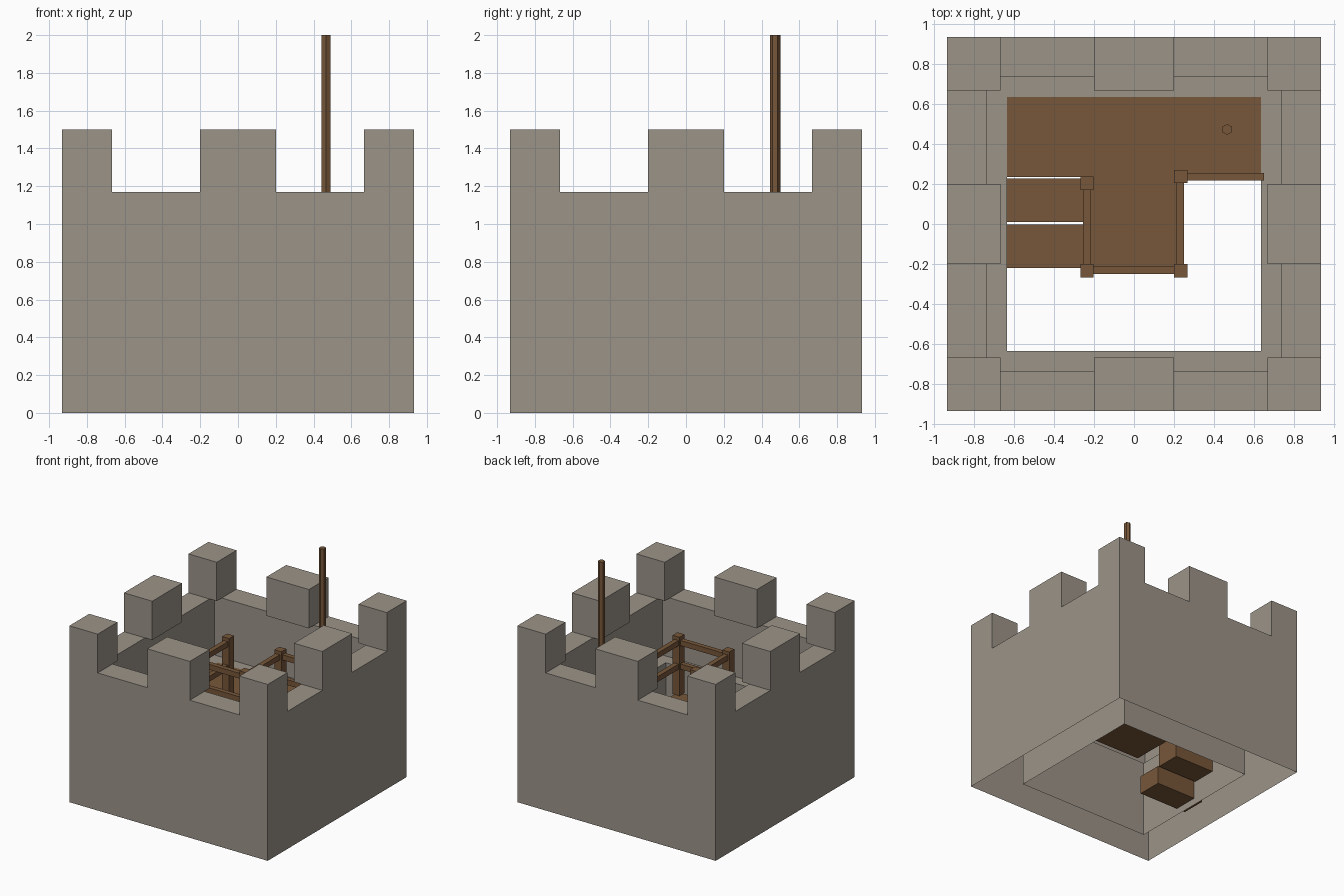
import bpy, bmesh, math

if "Cube" in bpy.data.objects:
    bpy.data.objects.remove(bpy.data.objects["Cube"])


def material(name, rgb):
    m = bpy.data.materials.new(name)
    m.diffuse_color = (*rgb, 1)
    m.use_nodes = True
    m.node_tree.nodes["Principled BSDF"].inputs["Base Color"].default_value = m.diffuse_color
    return m


STONE = material("warm grey stone", (0.33, 0.295, 0.25))
WOOD = material("brown wood", (0.185, 0.095, 0.042))


def finish(bm, name, mat):
    mesh = bpy.data.meshes.new(name)
    bmesh.ops.recalc_face_normals(bm, faces=bm.faces)
    bm.to_mesh(mesh)
    bm.free()
    mesh.materials.append(mat)
    ob = bpy.data.objects.new(name, mesh)
    bpy.context.collection.objects.link(ob)
    return ob


def box(name, x, y, z, mat=WOOD):
    bm = bmesh.new()
    bmesh.ops.create_cube(bm, size=1)
    for v in bm.verts:
        for i, (a, b) in enumerate((x, y, z)):
            v.co[i] = b if v.co[i] > 0 else a
    return finish(bm, name, mat)


O = 0.933       # outer half width
FLOOR = 0.667   # height of the wooden deck

# curtain wall: square rings joined along a stepped profile, open underneath
bm = bmesh.new()
profile = [(O, 0), (O, 1.17), (0.735, 1.17), (0.735, FLOOR), (0.635, FLOOR), (0.635, 0)]
rings = [[bm.verts.new((sx * r, sy * r, z)) for sx, sy in ((-1, -1), (1, -1), (1, 1), (-1, 1))]
         for r, z in profile]
for a, b in zip(rings, rings[1:]):
    for i in range(4):
        j = (i + 1) % 4
        bm.faces.new((a[i], a[j], b[j], b[i]))
finish(bm, "curtain_wall", STONE)

# merlons at corners and middles
spans = [(-O, -0.667), (-0.2, 0.2), (0.667, O)]
for i, xs in enumerate(spans):
    for j, ys in enumerate(spans):
        if (i, j) != (1, 1):
            box(f"merlon_{i}{j}", xs, ys, (1.17, 1.5), STONE)

# deck and landing
box("back_deck", (-0.637, 0.637), (0.235, 0.637), (0.4, FLOOR))
box("landing", (-0.25, 0.25), (-0.25, 0.235), (0.4, FLOOR))

# steps, running into the wall on the left
box("lower_step", (-0.72, -0.255), (-0.22, -0.002), (0.06, 0.22))
box("upper_step", (-0.72, -0.255), (0.01, 0.226), (0.21, 0.44))

# railing posts
for i, (px, py) in enumerate(((-0.235, 0.203), (-0.235, -0.233), (0.233, -0.233), (0.233, 0.237))):
    box(f"rail_post_{i}", (px - 0.033, px + 0.033), (py - 0.033, py + 0.033), (FLOOR, 1.165))

# two rails on each open side
for k, z in enumerate((0.89, 1.09)):
    h = (z, z + 0.045)
    box(f"left_rail_{k}", (-0.255, -0.215), (-0.23, 0.2), h)
    box(f"front_rail_{k}", (-0.235, 0.235), (-0.25, -0.21), h)
    box(f"right_rail_{k}", (0.21, 0.25), (-0.23, 0.235), h)
    box(f"deck_rail_{k}", (0.233, 0.65), (0.217, 0.255), h)

# flag pole
bm = bmesh.new()
bmesh.ops.create_cone(bm, cap_ends=True, segments=6, radius1=0.027, radius2=0.027, depth=2 - FLOOR)
bmesh.ops.translate(bm, verts=bm.verts, vec=(0.465, 0.472, (2 + FLOOR) / 2))
finish(bm, "flag_pole", WOOD)
